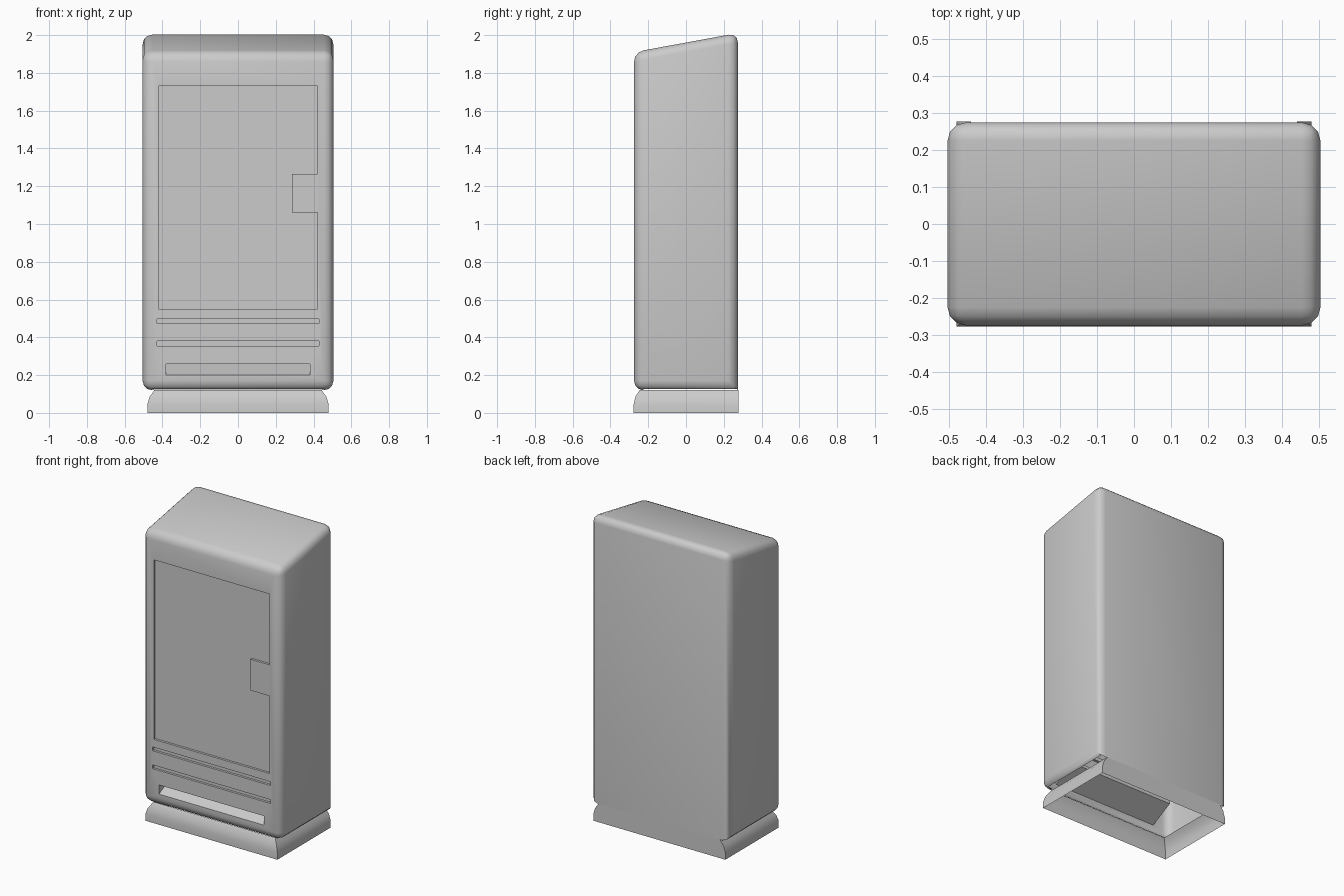
import bpy, bmesh
from mathutils import Vector

if "Cube" in bpy.data.objects:
    bpy.data.objects.remove(bpy.data.objects["Cube"])


def make_object(name, bm):
    bmesh.ops.recalc_face_normals(bm, faces=bm.faces)
    mesh = bpy.data.meshes.new(name)
    bm.to_mesh(mesh)
    bm.free()
    ob = bpy.data.objects.new(name, mesh)
    bpy.context.collection.objects.link(ob)
    return ob


def prism(points, offset):
    """Closed solid: a 3D outline swept along an offset."""
    bm = bmesh.new()
    face = bm.faces.new([bm.verts.new(p) for p in points])
    ext = bmesh.ops.extrude_face_region(bm, geom=[face], use_keep_orig=True)
    bmesh.ops.translate(bm, vec=Vector(offset),
                        verts=[v for v in ext["geom"] if isinstance(v, bmesh.types.BMVert)])
    return bm


def front_cutter(name, outline, depth):
    return make_object(name, prism([(x, -0.35, z) for x, z in outline], (0, 0.075 + depth, 0)))


def rect(x, z0, z1):
    return [(-x, z0), (x, z0), (x, z1), (-x, z1)]


def smooth(ob):
    bpy.ops.object.select_all(action='DESELECT')
    bpy.context.view_layer.objects.active = ob
    ob.select_set(True)
    bpy.ops.object.shade_smooth_by_angle(angle=0.6)


# Cabinet: side profile with a sloping top, rounded everywhere but the lower back edge
profile = [(-0.275, 0.12), (0.275, 0.12), (0.275, 2.011), (-0.275, 1.91)]
bm = prism([(-0.505, y, z) for y, z in profile], (1.01, 0, 0))
bmesh.ops.recalc_face_normals(bm, faces=bm.faces)
edges = [e for e in bm.edges
         if not all(v.co.y > 0.2 and v.co.z < 0.2 for v in e.verts)]
bmesh.ops.bevel(bm, geom=edges, offset=0.05, segments=3, profile=0.5, affect='EDGES')
cabinet = make_object("cabinet", bm)

# Recesses: display window with a lock notch, two grooves, and the delivery chute
window = [(-0.42, 0.55), (0.42, 0.55), (0.42, 1.06), (0.285, 1.06),
          (0.285, 1.265), (0.42, 1.265), (0.42, 1.73), (-0.42, 1.73)]
cutters = [front_cutter("window_cutter", window, 0.015),
           front_cutter("upper_groove_cutter", rect(0.43, 0.473, 0.498), 0.015),
           front_cutter("lower_groove_cutter", rect(0.43, 0.355, 0.38), 0.015)]
chute = [(-0.35, 0.2), (-0.275, 0.2), (-0.12, 0.28),
         (-0.12, 0.3), (-0.275, 0.26), (-0.35, 0.26)]
cutters.append(make_object("chute_cutter",
                           prism([(-0.382, y, z) for y, z in chute], (0.764, 0, 0))))

bpy.context.view_layer.objects.active = cabinet
for cutter in cutters:
    cutter.hide_render = True
    mod = cabinet.modifiers.new(cutter.name, 'BOOLEAN')
    mod.operation = 'DIFFERENCE'
    mod.solver = 'EXACT'
    mod.object = cutter
    bpy.ops.object.modifier_apply(modifier=mod.name)
for cutter in cutters:
    bpy.data.objects.remove(cutter, do_unlink=True)

# The cabinet is hollow and open underneath
bm = bmesh.new()
bm.from_mesh(cabinet.data)
bm.normal_update()
floor = [f for f in bm.faces if f.normal.z < -0.95 and f.calc_center_median().z < 0.125]
bmesh.ops.delete(bm, geom=floor, context='FACES')
bm.to_mesh(cabinet.data)
bm.free()
smooth(cabinet)

# Plinth: flared open skirt, flush with the back
levels = [(0.48, -0.277, 0.0), (0.48, -0.277, 0.045), (0.468, -0.268, 0.085), (0.442, -0.245, 0.122)]
bm = bmesh.new()
rings = [[bm.verts.new(p) for p in ((-w, f, z), (w, f, z), (w, 0.277, z), (-w, 0.277, z))]
         for w, f, z in levels]
for low, high in zip(rings, rings[1:]):
    for i in range(4):
        j = (i + 1) % 4
        bm.faces.new((low[i], low[j], high[j], high[i]))
smooth(make_object("plinth", bm))
